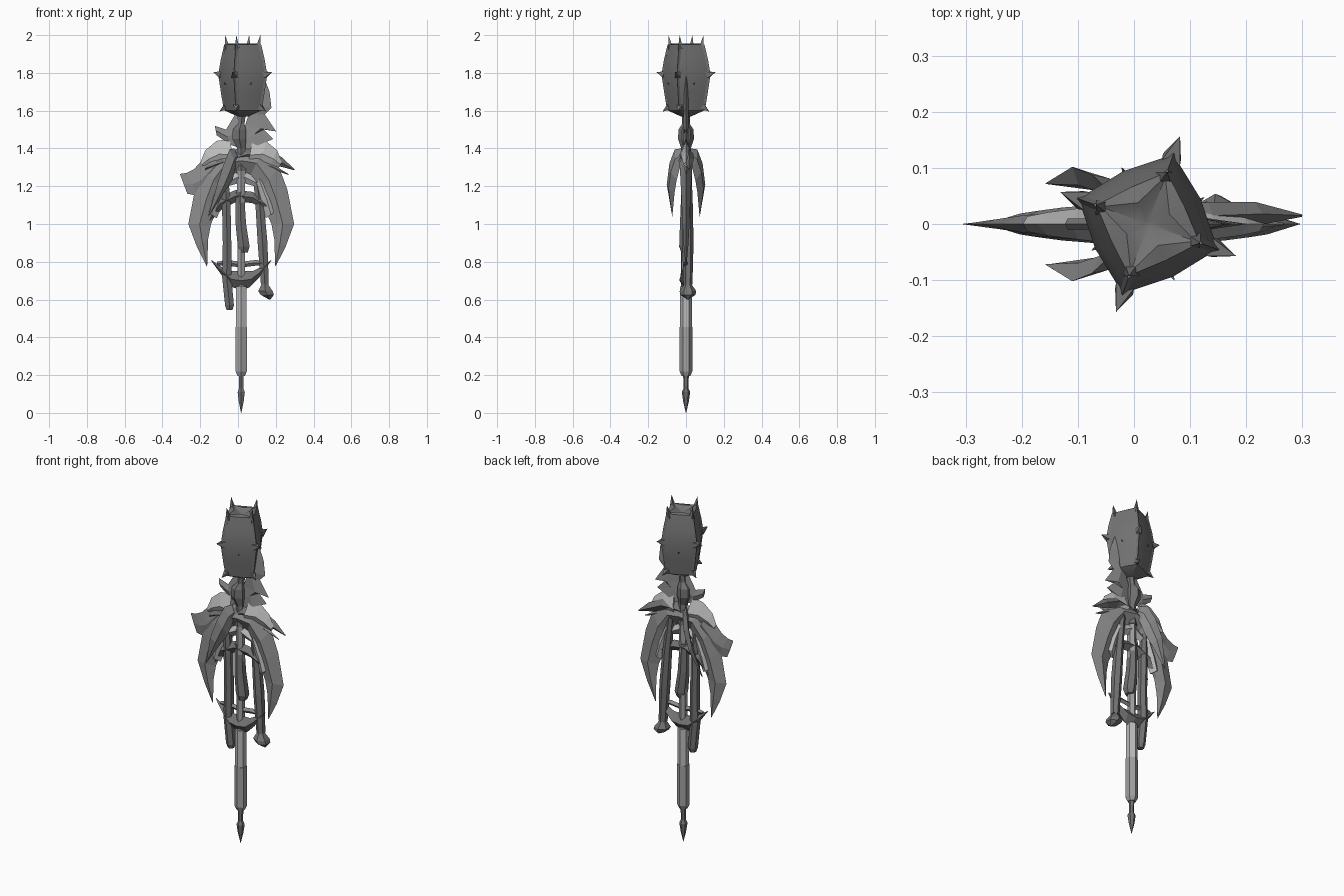
import bpy, bmesh, math
from mathutils import Vector

if "Cube" in bpy.data.objects:
    bpy.data.objects.remove(bpy.data.objects["Cube"])

CX = 0.017  # axis of the shaft
HX = 0.025  # axis of the head


def material(name, v):
    m = bpy.data.materials.new(name)
    m.use_nodes = True
    m.diffuse_color = (v, v, v, 1)
    m.node_tree.nodes["Principled BSDF"].inputs["Base Color"].default_value = (v, v, v, 1)
    return m


DARK = material("dark iron", 0.17)
MID = material("grey steel", 0.26)
GRIP = material("worn steel", 0.36)
LIGHT = material("pale steel", 0.5)


def loft(name, rings, mat):
    """Skin a list of equal-length point rings and cap both ends."""
    bm = bmesh.new()
    vs = [[bm.verts.new(p) for p in ring] for ring in rings]
    n = len(vs[0])
    for a, b in zip(vs, vs[1:]):
        for i in range(n):
            j = (i + 1) % n
            bm.faces.new((a[i], a[j], b[j], b[i]))
    bm.faces.new(vs[0])
    bm.faces.new(vs[-1])
    bmesh.ops.remove_doubles(bm, verts=bm.verts, dist=0.0002)
    bmesh.ops.recalc_face_normals(bm, faces=bm.faces)
    me = bpy.data.meshes.new(name)
    bm.to_mesh(me)
    bm.free()
    me.materials.append(mat)
    ob = bpy.data.objects.new(name, me)
    bpy.context.collection.objects.link(ob)
    return ob


def blade(name, stations, mat, thick=0.02, taper=0.0):
    """Diamond-section blade; each station is an outer and an inner edge point."""
    pts = [(Vector(a), Vector(b)) for a, b in stations]
    mids = [(a + b) / 2 for a, b in pts]
    last = len(mids) - 1
    rings = []
    for i, (a, b) in enumerate(pts):
        along = mids[min(i + 1, last)] - mids[max(i - 1, 0)]
        w = a - b
        nrm = along.cross(w)
        if nrm.length > 0:
            nrm.normalize()
        t = nrm * min(thick * (1 - taper * i / last), w.length * 0.4)
        rings.append((a, mids[i] + t, b, mids[i] - t))
    return loft(name, rings, mat)


def flat(name, rows, mat, thick=0.02, side=1, taper=0.0):
    """Blade in the upright plane; rows hold outer x, z and inner x, z from the axis."""
    return blade(name, [((CX + side * a, 0, b), (CX + side * c, 0, d)) for a, b, c, d in rows],
                 mat, thick, taper)


def rod(name, rows, mat, n=6):
    """Faceted rod; rows hold x, y, z and radius."""
    rings = []
    for x, y, z, r in rows:
        rings.append([(x + r * math.cos(math.tau * (k + 0.5) / n),
                       y + r * math.sin(math.tau * (k + 0.5) / n), z) for k in range(n)])
    return loft(name, rings, mat)


def spike(name, base, tip, r, mat):
    base, tip = Vector(base), Vector(tip)
    d = (tip - base).normalized()
    u = d.orthogonal().normalized()
    v = d.cross(u)
    ring = [base + r * (u * math.cos(k * math.pi / 2) + v * math.sin(k * math.pi / 2)) for k in range(4)]
    return loft(name, [ring, [tip] * 4], mat)


def polar(r, k, z, offset=0):
    a = math.radians(70 + 90 * k + offset)
    return Vector((HX + r * math.cos(a), r * math.sin(a), z))


# Head: tapered square barrel with a dished, star-like top
rows = [(1.57, .03, .022), (1.6, .1, .078), (1.69, .116, .092), (1.79, .132, .104),
        (1.87, .118, .093), (1.95, .098, .072), (1.955, .09, .042), (1.935, .01, .01)]
rings = [[polar(rm if k % 2 else rc, k / 2, z) for k in range(8)] for z, rc, rm in rows]
head = loft("spiked_head", rings, DARK)
bpy.context.view_layer.objects.active = head
head.select_set(True)
bpy.ops.object.shade_smooth_by_angle(angle=math.radians(32))
head.select_set(False)

# Ridges and spikes on the head corners and faces
for k in range(4):
    blade(f"corner_ridge_{k}", [(polar(rc + .006, k, z), polar(rc - .02, k, z))
                                for z, rc, rm in rows[1:6]], DARK, 0.008)
    spike(f"upper_spike_{k}", polar(.085, k, 1.925), polar(.099, k, 2.0), .019, DARK)
    spike(f"middle_spike_{k}", polar(.122, k, 1.79), polar(.167, k, 1.805), .024, DARK)
    spike(f"lower_spike_{k}", polar(.095, k, 1.62), polar(.132, k, 1.595), .02, DARK)
    spike(f"face_spike_{k}", polar(.1, k, 1.74, 45), polar(.112, k, 1.75, 45), .005, DARK)

# Jagged crest behind the neck
flat("neck_crest", [(.1, 1.83, .03, 1.83), (.15, 1.7, .04, 1.7), (.16, 1.615, .04, 1.62),
                    (.125, 1.58, .04, 1.58), (.185, 1.49, .02, 1.52), (.12, 1.5, .02, 1.45),
                    (.17, 1.45, 0, 1.38)], MID, 0.012)
flat("neck_barb", [(.02, 1.6, 0, 1.4), (.08, 1.5, .06, 1.42), (.14, 1.52, .13, 1.47)], MID, 0.01, -1)

# Neck and central shaft
rod("neck", [(HX, 0, 1.6, .022), (CX, 0, 1.53, .02), (CX - .01, 0, 1.5, .04),
             (CX - .01, 0, 1.45, .042), (CX, 0, 1.4, .025), (CX, 0, 1.28, .03)], DARK)
rod("inner_shaft", [(CX, 0, 1.3, .025), (CX, 0, .6, .022)], GRIP)
rod("center_hanger", [(.01, 0, 1.17, .025), (.015, 0, 1.0, .032), (.03, 0, .88, .036),
                      (.03, 0, .85, .025)], DARK)
rod("upper_grip", [(CX, 0, .67, .031), (CX, 0, .455, .031)], LIGHT)
rod("lower_grip", [(CX, 0, .455, .034), (CX, 0, .22, .034), (CX, 0, .195, .022)], GRIP)
rod("spear_tip", [(CX, 0, .2, .015), (CX, 0, .13, .013), (CX, 0, .11, .022),
                  (CX, 0, .06, .015), (CX, 0, 0, .001)], DARK)

# Paired outer pincers with pale shoulders and pale inner edges
for side, tag in ((1, "left"), (-1, "right")):
    flat(f"{tag}_pincer", [(0, 1.4, 0, 1.27), (.11, 1.385, .05, 1.26), (.2, 1.3, .09, 1.17),
                           (.245, 1.18, .125, 1.08), (.28, 1.0, .16, 1.0),
                           (.235, .88, .175, .92), (.182, .775, .18, .78)], MID, 0.04, side, 0.8)
    flat(f"{tag}_pincer_lining", [(.12, 1.27, .07, 1.2), (.17, 1.16, .1, 1.1),
                                  (.185, 1.07, .13, 1.03)], LIGHT, 0.024, side)
    flat(f"{tag}_shoulder", [(.06, 1.45, .03, 1.28), (.13, 1.44, .1, 1.3), (.19, 1.39, .15, 1.3),
                             (.215, 1.33, .2, 1.3)], LIGHT, 0.035, side, 0.6)

# Single right-hand fin and sweeping left-hand horn
flat("right_fin", [(.16, 1.39, .1, 1.25), (.25, 1.29, .18, 1.17), (.29, 1.27, .23, 1.15),
                   (.325, 1.265, .285, 1.16)], MID, 0.022, -1, 0.9)
blade("sweeping_horn", [((-.17, -.01, 1.31), (-.175, -.01, 1.28)), ((-.09, -.01, 1.36), (-.08, 0, 1.3)),
                        ((.04, 0, 1.405), (.05, 0, 1.33)), ((.14, .015, 1.4), (.13, .015, 1.34)),
                        ((.23, .018, 1.355), (.2, .018, 1.31)), ((.3, .015, 1.29), (.298, .015, 1.285))],
      DARK, 0.04)
flat("horn_barb", [(.04, 1.35, .04, 1.31), (.16, 1.32, .16, 1.29), (.25, 1.265, .25, 1.26)], MID, 0.012)

# Front and back curved fangs
for s, tag in ((-1, "front"), (1, "back")):
    blade(f"{tag}_fang", [((-.02, s * .025, 1.4), (-.01, s * .02, 1.32)),
                          ((-.045, s * .06, 1.395), (-.015, s * .035, 1.29)),
                          ((-.075, s * .088, 1.32), (-.03, s * .05, 1.23)),
                          ((-.11, s * .102, 1.21), (-.07, s * .06, 1.17)),
                          ((-.157, s * .073, 1.04), (-.154, s * .072, 1.045))], MID, 0.015)

# Lower arch over the hanging rods
flat("lower_arch", [(-.172, 1.02, -.167, 1.01), (-.12, 1.14, -.1, 1.08), (-.03, 1.18, -.02, 1.12),
                    (.06, 1.17, .06, 1.11), (.14, 1.12, .12, 1.08), (.17, 1.04, .165, 1.03)], DARK, 0.035)

# Hanging rods, one plain and one with a pointed knob
rod("right_hanger", [(-.07, 0, 1.3, .018), (-.062, 0, 1.1, .026), (-.058, 0, .9, .026),
                     (-.06, 0, .72, .028), (-.045, 0, .57, .027), (-.045, 0, .545, .018)], DARK)
rod("left_hanger", [(.09, .01, 1.32, .018), (.115, .01, 1.1, .026), (.13, .01, .9, .03),
                    (.142, .01, .68, .024)], DARK)
rod("hanger_knob", [(.142, .01, .68, .02), (.145, .01, .645, .044), (.155, .01, .625, .04),
                    (.168, .01, .6, .004)], DARK)

# Curved guard above the grip
for side, tag in ((1, "left"), (-1, "right")):
    flat(f"{tag}_guard_upper", [(0, .8, 0, .77), (.08, .81, .08, .78), (.13, .8, .125, .78)],
         MID, 0.015, side)
    flat(f"{tag}_guard_lower", [(0, .75, 0, .65), (.06, .75, .045, .665), (.1, .77, .09, .71),
                                (.16, .81, .155, .8)], DARK, 0.035, side)
    flat(f"{tag}_guard_brace", [(.03, 1.28, .0, 1.22), (.08, 1.24, .07, 1.2), (.11, 1.17, .1, 1.16)],
         LIGHT, 0.02, side)
